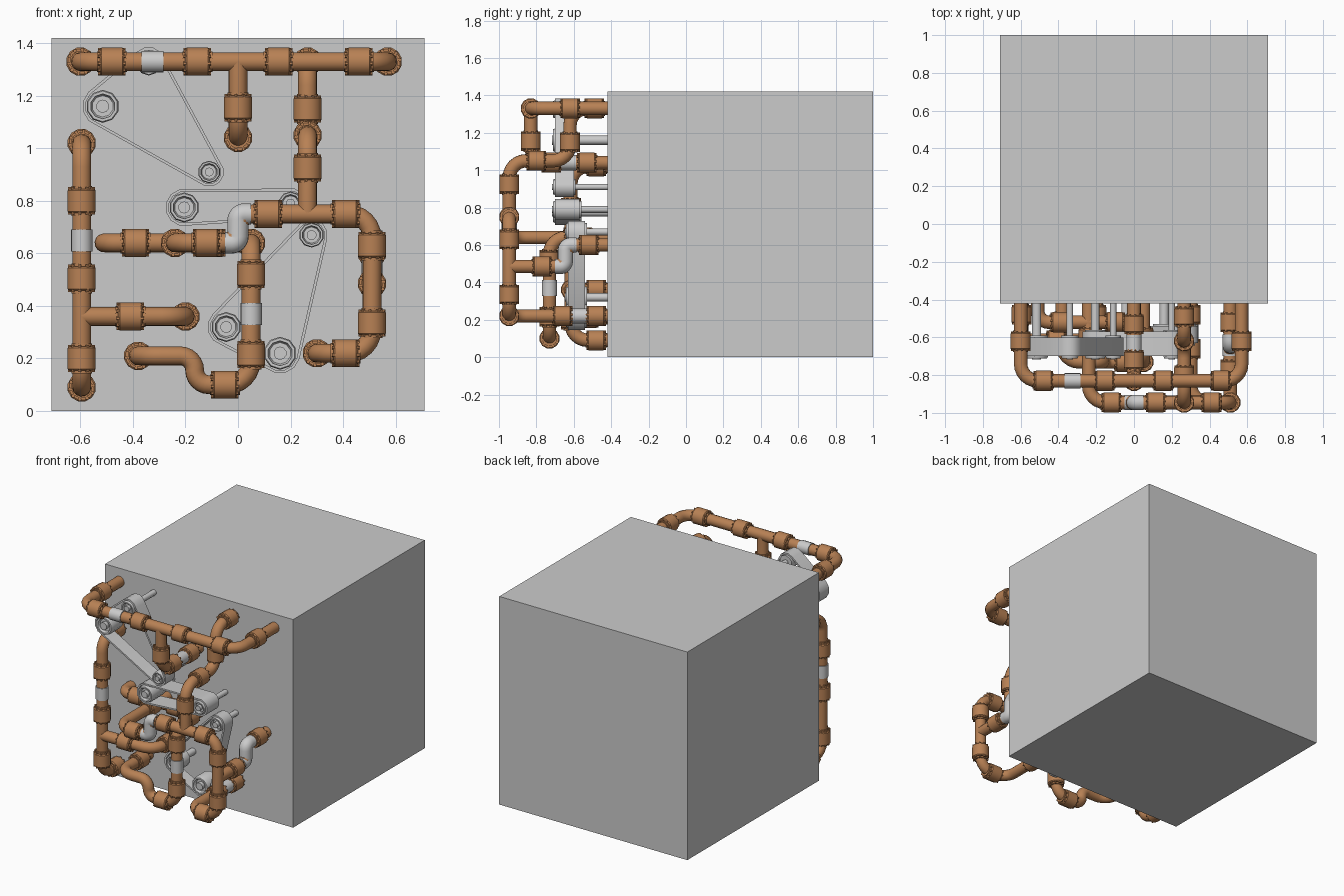
import bpy, bmesh, math
from mathutils import Vector, Matrix
from mathutils.geometry import convex_hull_2d

if "Cube" in bpy.data.objects:
    bpy.data.objects.remove(bpy.data.objects["Cube"])

copper = bpy.data.materials.new("copper")
copper.diffuse_color = (0.48, 0.22, 0.09, 1)
copper.use_nodes = True
copper.node_tree.nodes["Principled BSDF"].inputs["Base Color"].default_value = copper.diffuse_color
WALL = -0.40
AX = {'x': Vector((1, 0, 0)), 'y': Vector((0, 1, 0)), 'z': Vector((0, 0, 1))}


def finish(name, bm, mat=None, smooth=True):
    bmesh.ops.recalc_face_normals(bm, faces=bm.faces)
    me = bpy.data.meshes.new(name)
    bm.to_mesh(me)
    bm.free()
    ob = bpy.data.objects.new(name, me)
    bpy.context.collection.objects.link(ob)
    if mat:
        me.materials.append(mat)
    if smooth:
        bpy.ops.object.select_all(action='DESELECT')
        ob.select_set(True)
        bpy.context.view_layer.objects.active = ob
        bpy.ops.object.shade_smooth_by_angle(angle=math.radians(37))
    return ob


def rounded(points, radius, steps=6):
    """Round each corner of a polyline with an arc-like curve."""
    pts = [Vector(p) for p in points]
    out = [pts[0]]
    for a, b, c in zip(pts, pts[1:], pts[2:]):
        r = min(radius, (a - b).length * 0.499, (c - b).length * 0.499)
        u, v = (a - b).normalized(), (c - b).normalized()
        centre = b + (u + v) * r
        for i in range(steps + 1):
            t = math.pi / 2 * i / steps
            out.append(centre - v * r * math.cos(t) - u * r * math.sin(t))
    return out + [pts[-1]]


def skin(bm, rings):
    rings = [[bm.verts.new(p) for p in ring] for ring in rings]
    n = len(rings[0])
    for a, b in zip(rings, rings[1:]):
        for i in range(n):
            bm.faces.new((a[i], a[(i + 1) % n], b[(i + 1) % n], b[i]))
    bm.faces.new(rings[0])
    bm.faces.new(rings[-1])


def tube(name, points, r=0.036, mat=copper, bend=0.09, sides=14):
    pts = rounded(points, bend)
    rings, side, prev = [], None, None
    for i, p in enumerate(pts):
        d = (pts[min(i + 1, len(pts) - 1)] - pts[max(i - 1, 0)]).normalized()
        side = d.orthogonal().normalized() if side is None else prev.rotation_difference(d) @ side
        prev, other = d, d.cross(side)
        rings.append([p + r * (side * math.cos(t) + other * math.sin(t))
                      for t in (2 * math.pi * k / sides for k in range(sides))])
    bm = bmesh.new()
    skin(bm, rings)
    return finish(name, bm, mat)


def lathe(bm, profile, origin, axis, sides=12):
    """Revolve (distance along axis, radius) pairs about an axis."""
    m = Matrix.Translation(origin) @ axis.to_track_quat('Z', 'Y').to_matrix().to_4x4()
    skin(bm, [[m @ Vector((r * math.cos(t), r * math.sin(t), h))
               for t in (2 * math.pi * (k + 0.5) / sides for k in range(sides))] for h, r in profile])


def coupling(axis, *pos):
    """Flanged collar with a ring of bolt heads on both ends."""
    d, p = AX[axis], Vector(pos)
    bm = bmesh.new()
    lathe(bm, [(-.057, .041), (-.046, .041), (-.046, .049), (-.04, .055),
               (.04, .055), (.046, .049), (.046, .041), (.057, .041)], p, d)
    u = d.orthogonal().normalized()
    w = d.cross(u)
    for k in range(10):
        t = 2 * math.pi * k / 10
        q = p + .046 * (u * math.cos(t) + w * math.sin(t))
        for s in (-1, 1):
            lathe(bm, [(.038, .007), (.052, .007)], q, d * s, 6)
    finish("pipe_coupling", bm, copper)


def sleeve(axis, *pos):
    d, p = AX[axis], Vector(pos)
    tube("grey_sleeve", [p - d * .042, p + d * .042], .041, None)


# cabinet block
bm = bmesh.new()
bmesh.ops.create_cube(bm, size=1.42, matrix=Matrix.Translation((0, .29, .71)))
finish("block", bm, smooth=False)

# top rail pipe with one dropped branch
tube("top_pipe", [(-.6, WALL, 1.33), (-.6, -.83, 1.33), (.57, -.83, 1.33), (.57, WALL, 1.33)])
tube("top_branch", [(0, -.83, 1.33), (0, -.83, 1.04), (0, WALL, 1.04)])
for x in (-.48, -.155, .155, .46):
    coupling('x', x, -.83, 1.33)
for x in (-.6, .57):
    coupling('y', x, -.62, 1.33)
coupling('z', 0, -.83, 1.155)
coupling('y', 0, -.72, 1.04)
coupling('y', 0, -.53, 1.04)
sleeve('x', -.325, -.83, 1.33)
sleeve('y', 0, -.63, 1.04)

# stepped feed pipe
X = .265
tube("feed_pipe", [(X, WALL, 1.33), (X, -.62, 1.33), (X, -.62, 1.05),
                   (X, -.945, 1.05), (X, -.945, .75)])
coupling('y', X, -.49, 1.33)
coupling('z', X, -.62, 1.15)
coupling('y', X, -.80, 1.05)
coupling('z', X, -.945, .925)

# outer front pipe with grey S-bend
Y = -.945
tube("front_pipe", [(-.24, WALL, .64), (-.24, Y, .64), (0, Y, .64), (0, Y, .75), (.51, Y, .75),
                    (.51, Y, .22), (.3, Y, .22), (.3, WALL, .22)])
tube("grey_s_bend", [(-.05, Y, .64), (0, Y, .64), (0, Y, .75), (.05, Y, .75)], .041, None)
for x, z in ((-.12, .64), (.115, .75), (.41, .75), (.41, .22)):
    coupling('x', x, Y, z)
for z in (.63, .335):
    coupling('z', .51, Y, z)
coupling('y', -.24, -.6, .64)
for y in (-.66, -.48):
    coupling('y', .3, y, .22)
sleeve('y', .3, -.57, .22)

# side branch with grey S-bend
tube("side_branch", [(.51, Y, .485), (.51, -.645, .485), (.51, -.645, .6), (.51, WALL, .6)])
tube("grey_s_bend", [(.51, -.70, .485), (.51, -.645, .485), (.51, -.645, .6), (.51, -.585, .6)], .041, None)
coupling('y', .51, -.77, .485)
coupling('y', .51, -.52, .6)

# middle pipe and its cross link
Y = -.73
tube("middle_pipe", [(.05, WALL, .64), (.05, Y, .64), (.05, Y, .1), (-.165, Y, .1),
                     (-.165, Y, .21), (-.38, Y, .21), (-.38, WALL, .21)])
tube("cross_link", [(.05, -.52, .64), (-.51, -.52, .64), (-.51, WALL, .64)])
for z in (.52, .215):
    coupling('z', .05, Y, z)
sleeve('z', .05, Y, .37)
coupling('x', -.05, Y, .1)
coupling('y', -.38, -.52, .21)
coupling('y', .05, -.6, .64)
for x in (-.39, -.1):
    coupling('x', x, -.52, .64)

# left pipe and its branch
X, Y = -.595, -.615
tube("left_pipe", [(X, WALL, 1.02), (X, Y, 1.02), (X, Y, .09), (X, WALL, .09)])
tube("left_branch", [(X, Y, .36), (-.2, Y, .36), (-.2, WALL, .36)])
for z in (.8, .505, .2):
    coupling('z', X, Y, z)
sleeve('z', X, Y, .65)
for x, z in ((X, 1.02), (X, .09), (-.2, .36)):
    coupling('y', x, -.48, z)
coupling('x', -.41, Y, .36)


def belt_drive(front, back, pulleys):
    """Pulleys given as (x, z, radius), wrapped by one thin hollow belt."""
    for x, z, r in pulleys:
        bm = bmesh.new()
        f = front - .012
        s = r * .38
        lathe(bm, [(f + .02, s), (f + .02, r * .62), (f + .012, r * .7), (f, r * .72), (f, r * .88),
                   (f + .012, r * .95), (back + .01, r * .95), (back + .01, s)], Vector((x, 0, z)), AX['y'], 10)
        lathe(bm, [(f - .005, s), (WALL, s)], Vector((x, 0, z)), AX['y'], 10)
        finish("pulley", bm)

    def outline(pad):
        pts = [Vector((x + (r + pad) * math.cos(t), z + (r + pad) * math.sin(t))) for x, z, r in pulleys
               for t in (2 * math.pi * (k + .5) / 12 for k in range(12))]
        return [pts[i] for i in convex_hull_2d(pts)]

    inner, outer = outline(0), outline(.011)
    bm = bmesh.new()
    loops = [[bm.verts.new((p.x, y, p.y)) for p in o]
             for o, y in ((inner, front), (outer, front), (outer, back), (inner, back))]
    n = min(len(l) for l in loops)
    for a, b in zip(loops, loops[1:] + loops[:1]):
        for i in range(n):
            bm.faces.new((a[i], a[(i + 1) % n], b[(i + 1) % n], b[i]))
    finish("belt", bm)


# three belt drives
belt_drive(-.70, -.60, [(-.515, 1.16, .066), (-.34, 1.325, .05), (-.11, .91, .045)])
belt_drive(-.70, -.57, [(-.205, .775, .06), (.2, .79, .048)])
belt_drive(-.63, -.54, [(.28, .67, .05), (-.045, .32, .06), (.16, .22, .066)])
